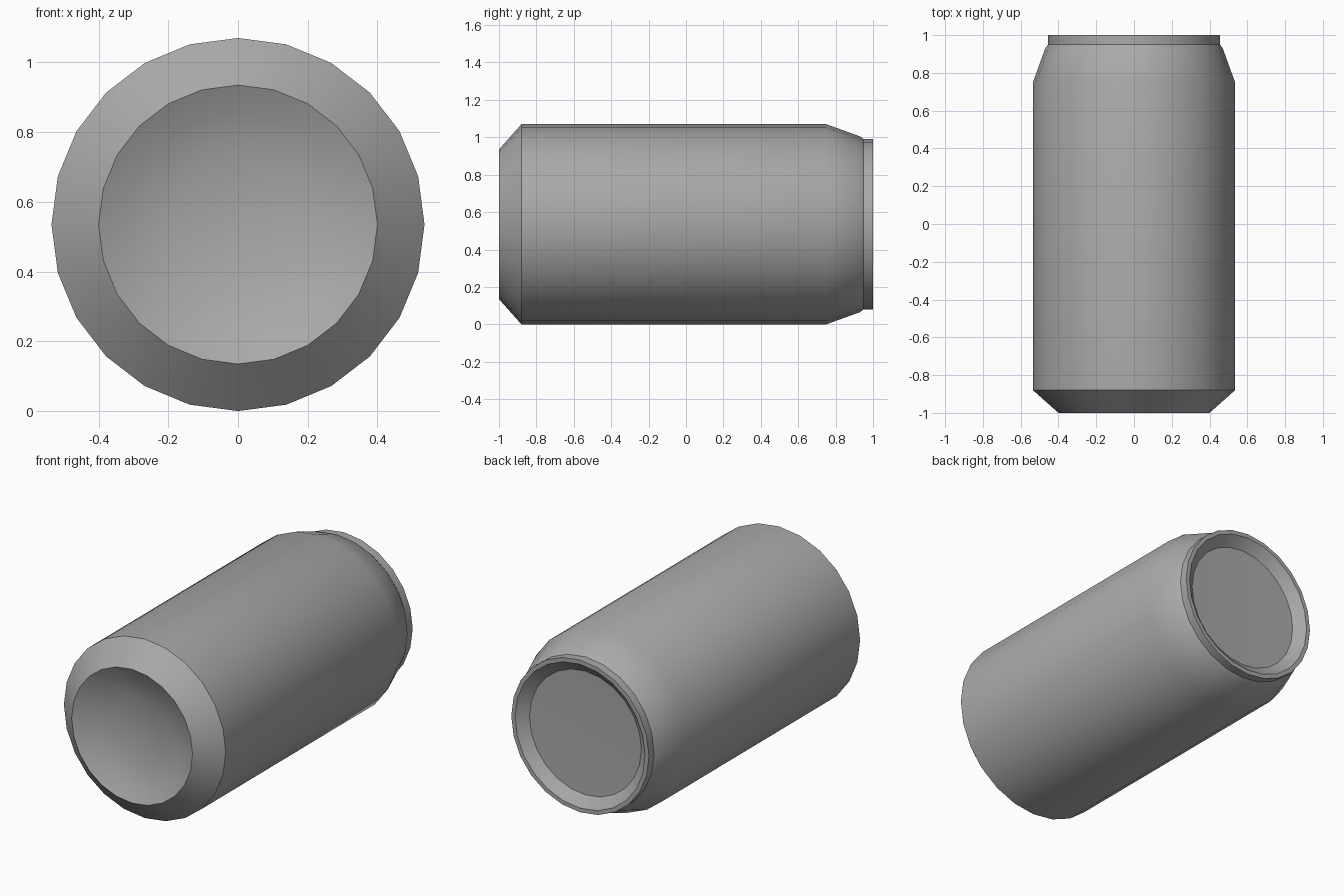
import bpy, bmesh, math

cube = bpy.data.objects.get("Cube")
if cube:
    bpy.data.objects.remove(cube)

SIDES = 24
CENTER_Z = 0.535

grey = bpy.data.materials.new("plain grey metal")
grey.use_nodes = True
colour = (0.4, 0.4, 0.4, 1)
grey.diffuse_color = colour
grey.node_tree.nodes["Principled BSDF"].inputs["Base Color"].default_value = colour


def lathe(name, profile, smooth=False):
    """Spin (radius, y) points, listed front to back along the outside, about the y axis."""
    bm = bmesh.new()
    rings = []
    for radius, y in profile:
        if radius == 0:
            rings.append([bm.verts.new((0, y, CENTER_Z))] * SIDES)
            continue
        ring = []
        for i in range(SIDES):
            a = math.tau * i / SIDES
            ring.append(bm.verts.new((radius * math.sin(a), y, CENTER_Z + radius * math.cos(a))))
        rings.append(ring)
    for a, b in zip(rings, rings[1:]):
        for i in range(SIDES):
            j = (i + 1) % SIDES
            corners = list(dict.fromkeys((a[i], a[j], b[j], b[i])))
            bm.faces.new(corners)
    bmesh.ops.recalc_face_normals(bm, faces=bm.faces)
    # Outward is away from the can's solid inside
    mesh = bpy.data.meshes.new(name)
    bm.to_mesh(mesh)
    bm.free()
    mesh.materials.append(grey)
    obj = bpy.data.objects.new(name, mesh)
    bpy.context.collection.objects.link(obj)
    if smooth:
        bpy.ops.object.select_all(action="DESELECT")
        obj.select_set(True)
        bpy.context.view_layer.objects.active = obj
        bpy.ops.object.shade_smooth_by_angle(angle=math.radians(20))
    return obj


# One closed shell: hollow base, chamfer, wall, shoulder, neck, rim and sunken lid
base = [(0, -0.91), (0.2, -0.925), (0.32, -0.96), (0.4, -1.0)]
wall = [(0.535, -0.88), (0.535, 0.75)]
shoulder = [(0.47, 0.93), (0.455, 0.95), (0.455, 1.0)]
lid = [(0.43, 1.0), (0.37, 0.95), (0, 0.94)]
lathe("can_body", base + wall + shoulder + lid, smooth=True)
